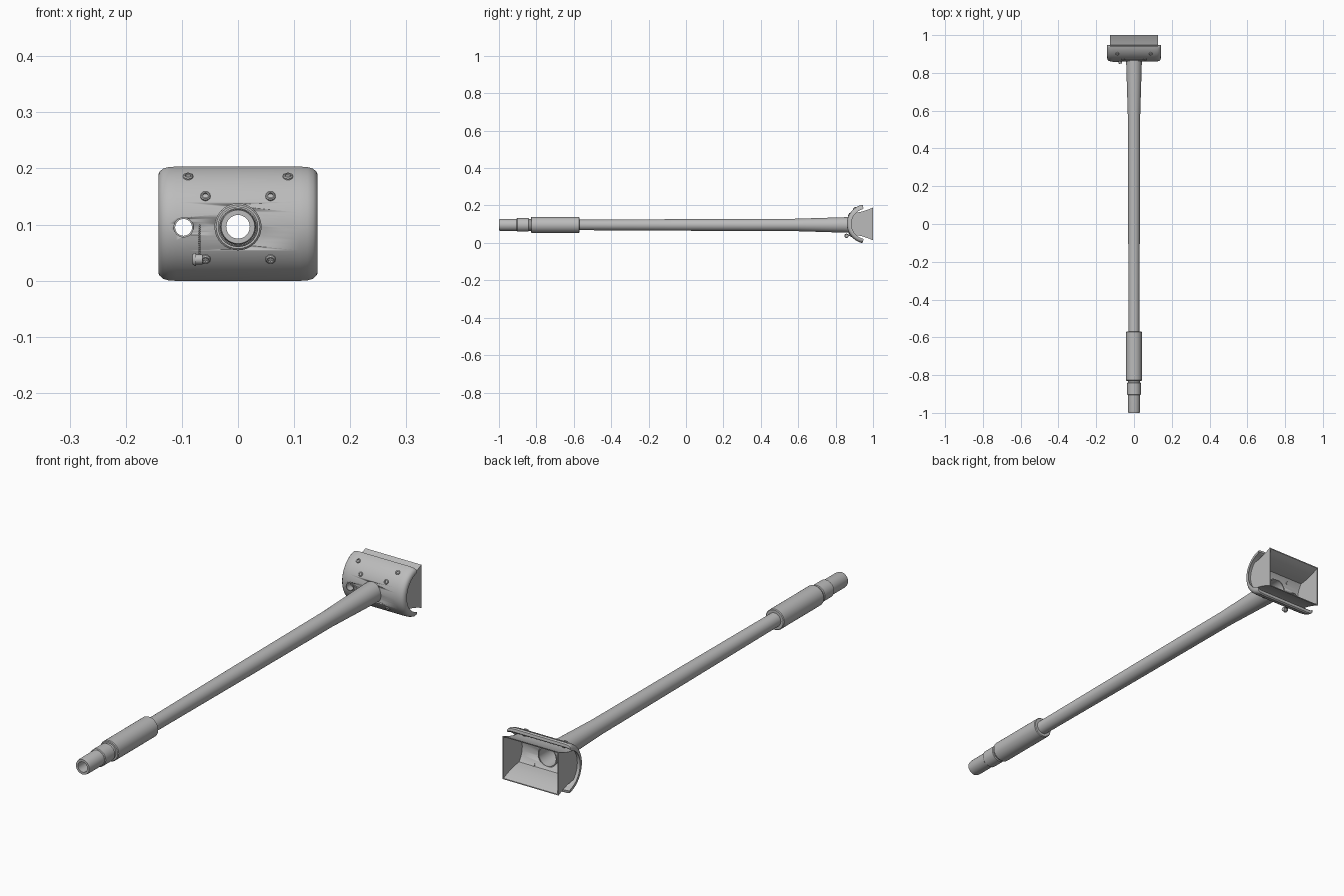
import bpy, bmesh, math
from mathutils import Vector, Matrix

if "Cube" in bpy.data.objects:
    bpy.data.objects.remove(bpy.data.objects["Cube"])

AX_Z = 0.096              # barrel axis height
CY, CZ, R, RI = 0.965, 0.1015, 0.105, 0.086   # shield arc centre and radii

grey = bpy.data.materials.new("plain grey")
grey.diffuse_color = (0.5, 0.5, 0.5, 1)
grey.use_nodes = True
grey.node_tree.nodes["Principled BSDF"].inputs["Base Color"].default_value = grey.diffuse_color


def finish(name, bm, angle=30):
    bmesh.ops.recalc_face_normals(bm, faces=bm.faces)
    me = bpy.data.meshes.new(name)
    bm.to_mesh(me)
    bm.free()
    me.materials.append(grey)
    ob = bpy.data.objects.new(name, me)
    bpy.context.collection.objects.link(ob)
    bpy.ops.object.select_all(action='DESELECT')
    ob.select_set(True)
    bpy.context.view_layer.objects.active = ob
    bpy.ops.object.shade_smooth_by_angle(angle=math.radians(angle))
    return ob


def loft(bm, rings, closed=False, caps=True):
    """Join equal loops of points with quads."""
    vs = [[bm.verts.new(p) for p in ring] for ring in rings]
    n = len(vs[0])
    for i in range(len(vs) if closed else len(vs) - 1):
        a, b = vs[i], vs[(i + 1) % len(vs)]
        for j in range(n):
            k = (j + 1) % n
            bm.faces.new((a[j], a[k], b[k], b[j]))
    if caps and not closed:
        bm.faces.new(vs[0])
        bm.faces.new(vs[-1])


def lathe(name, profile, origin=(0, 0, 0), axis=(0, 1, 0), seg=32, closed=False):
    """Turn (distance along axis, radius) pairs around the axis."""
    rot = Vector((0, 0, 1)).rotation_difference(Vector(axis)).to_matrix()
    bm = bmesh.new()
    rings = []
    for d, r in profile:
        rings.append([Vector(origin) + rot @ Vector((r * math.cos(2 * math.pi * i / seg),
                                                     r * math.sin(2 * math.pi * i / seg), d))
                      for i in range(seg)])
    loft(bm, rings, closed)
    return finish(name, bm)


def cut(ob, cutter):
    m = ob.modifiers.new("cut", 'BOOLEAN')
    m.operation, m.solver, m.object = 'DIFFERENCE', 'EXACT', cutter
    cutter.hide_render = True
    cutter.hide_set(True)


# hollow tapered barrel
lathe("barrel", [(-0.99, 0.032), (-0.60, 0.032), (-0.57, 0.028), (0.0, 0.031), (0.58, 0.033),
                 (0.84, 0.041), (0.892, 0.042), (0.892, 0.038), (0.82, 0.036),
                 (0.60, 0.021), (-1.0, 0.021), (-1.0, 0.030)],
      (0, 0, AX_Z), closed=True)


# sleeve and collar rings around the barrel
def ring(name, y0, y1, r, bevel=0.003):
    lathe(name, [(y0, 0.027), (y0, r - bevel), (y0 + bevel, r), (y1 - bevel, r),
                 (y1, r - bevel), (y1, 0.027)], (0, 0, AX_Z), closed=True)


ring("barrel_sleeve", -0.83, -0.57, 0.042)
ring("muzzle_collar", -0.905, -0.84, 0.036)


# curved shield with rounded ends
half = [(0.142, 0.017), (0.140, 0.010), (0.134, 0.004), (0.124, 0.001), (0.110, 0)]
stations = [(-x, d) for x, d in half] + [(x, d) for x, d in reversed(half)]
bm = bmesh.new()
rings = []
N, TIP = 28, math.radians(76)
for x, d in stations:
    pts = []
    for i in range(N + 1):
        a = -TIP + 2 * TIP * i / N
        pts.append((R - d, a))
    pts.append((R - 0.2 * d - 0.005 - d * 0.4, TIP + 0.05))
    pts.append((RI - d * 0.3 + 0.003, TIP + 0.05))
    for i in range(N + 1):
        a = TIP - 2 * TIP * i / N
        pts.append((RI - d * 0.3, a))
    pts.append((RI - d * 0.3 + 0.003, -TIP - 0.05))
    pts.append((R - 0.2 * d - 0.005 - d * 0.4, -TIP - 0.05))
    rings.append([(x, CY - r * math.cos(a), CZ + r * math.sin(a)) for r, a in pts])
loft(bm, rings)
shield = finish("shield", bm, 35)
cut(shield, lathe("barrel_cutter", [(0.80, 0.0405), (0.95, 0.0405)], (0, 0, AX_Z)))
cut(shield, lathe("sight_cutter", [(0.80, 0.0165), (0.95, 0.0165)], (-0.097, 0, 0.095)))

# ring lining the sight hole
lathe("sight_ring", [(0.857, 0.015), (0.857, 0.018), (0.885, 0.018), (0.885, 0.015)],
      (-0.097, 0, 0.095), closed=True)

# flared rear frame: top and bottom plates, side plates
flare = [(0.895, 0.059), (0.92, 0.062), (0.94, 0.066), (0.96, 0.072), (0.98, 0.079), (1.0, 0.088)]
BX, T = 0.126, 0.004
for name, s in (("frame_top", 1), ("frame_bottom", -1)):
    bm = bmesh.new()
    loop = [(y, h) for y, h in flare] + [(y, h - T) for y, h in reversed(flare)]
    loft(bm, [[(x, y, CZ + s * h) for y, h in loop] for x in (-BX, BX)])
    finish(name, bm)

arc = [math.radians(-43 + 86 * i / 10) for i in range(11)]
for name, s in (("frame_side_left", -1), ("frame_side_right", 1)):
    bm = bmesh.new()
    loop = [(y, CZ + h) for y, h in flare] + [(y, CZ - h) for y, h in reversed(flare)]
    loop += [(CY - 0.088 * math.cos(a), CZ + 0.088 * math.sin(a)) for a in arc]
    loft(bm, [[(x, y, z) for y, z in loop] for x in (s * (BX - T), s * BX)])
    finish(name, bm)

# bolts set square to the shield, with recessed heads
for label, x, z in (("upper", 0.089, 0.186), ("middle", 0.058, 0.151), ("lower", 0.058, 0.038)):
    for side, s in (("left", -1), ("right", 1)):
        a = math.asin((z - CZ) / (R + 0.001))
        n = Vector((0, -math.cos(a), math.sin(a)))
        o = Vector((s * x, CY, CZ))
        lathe(f"bolt_{label}_{side}",
              [(RI - 0.004, 0.006), (R - 0.002, 0.006), (R - 0.002, 0.0095), (R + 0.002, 0.009),
               (R + 0.004, 0.007), (R + 0.004, 0.005), (R + 0.001, 0.0045)], o, n, seg=12)

# hanging sight plug with its chain
lathe("sight_plug", [(0, 0.009), (0.004, 0.0115), (0.006, 0.0115), (0.006, 0.009),
                     (0.018, 0.009)], (-0.081, 0.858, 0.038), (1, 0, 0), seg=20)
lathe("plug_pin", [(0, 0.004), (0.025, 0.004)], (-0.072, 0.86, 0.04), seg=10)
bm = bmesh.new()
for i in range(16):
    z = 0.046 + 0.052 * i / 15
    y = CY - math.sqrt((R + 0.001) ** 2 - (z - CZ) ** 2)
    bmesh.ops.create_icosphere(bm, subdivisions=1, radius=0.0019,
                               matrix=Matrix.Translation((-0.0685, y, z)))
finish("plug_chain", bm)
